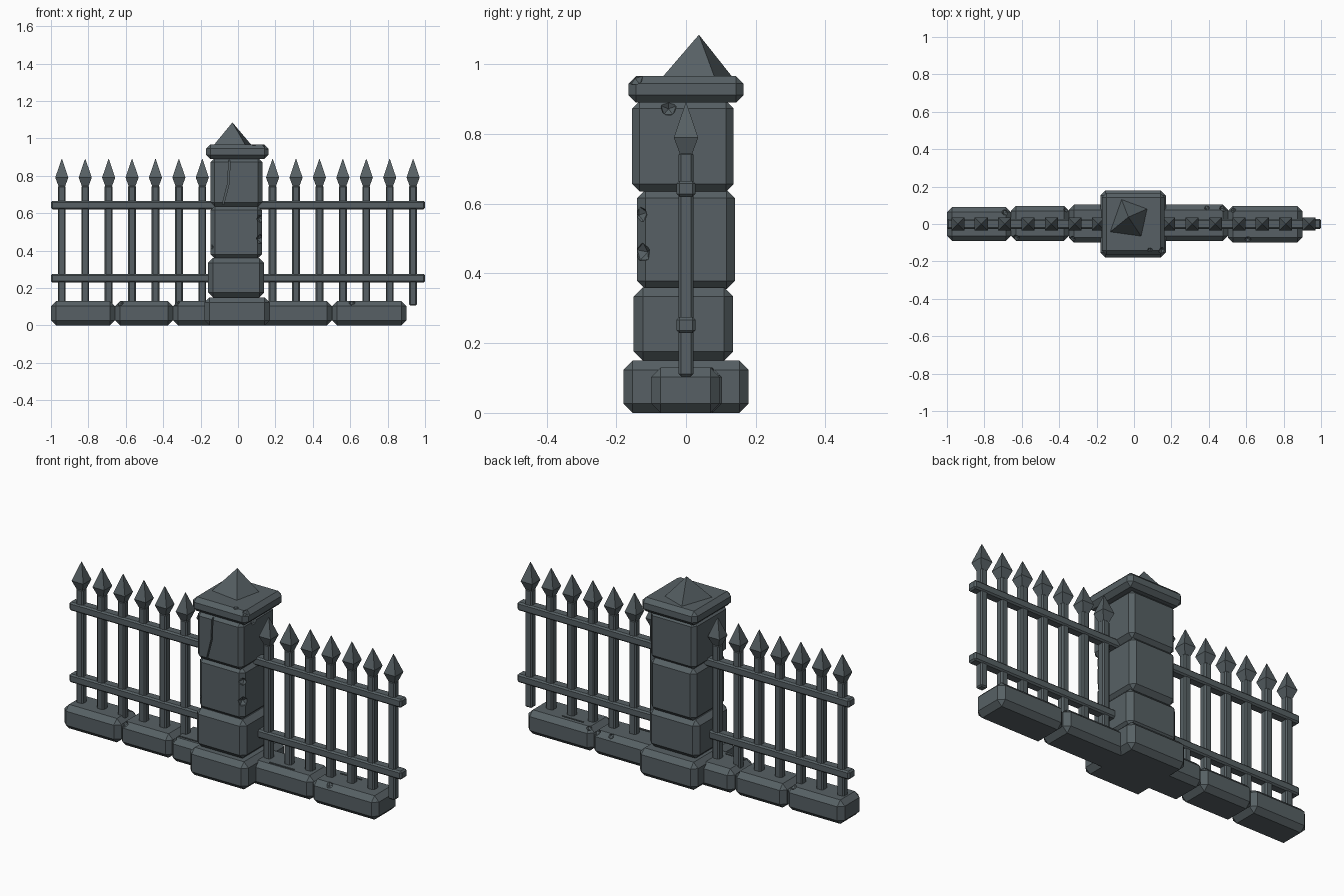
import bpy, bmesh, math
from mathutils import Matrix, Vector

if "Cube" in bpy.data.objects:
    bpy.data.objects.remove(bpy.data.objects["Cube"], do_unlink=True)

COLOR = (0.095, 0.118, 0.128, 1)
stone = bpy.data.materials.new("slate grey")
stone.use_nodes = True
stone.diffuse_color = COLOR
stone.node_tree.nodes["Principled BSDF"].inputs["Base Color"].default_value = COLOR


def add_object(name, bm):
    mesh = bpy.data.meshes.new(name)
    bmesh.ops.recalc_face_normals(bm, faces=bm.faces)
    bm.to_mesh(mesh)
    bm.free()
    mesh.materials.append(stone)
    obj = bpy.data.objects.new(name, mesh)
    bpy.context.collection.objects.link(obj)
    return obj


def box_bm(x, y, z):
    bm = bmesh.new()
    size = Vector((x[1] - x[0], y[1] - y[0], z[1] - z[0]))
    mid = Vector((x[0] + x[1], y[0] + y[1], z[0] + z[1])) / 2
    bmesh.ops.create_cube(bm, size=1, matrix=Matrix.Translation(mid) @ Matrix.Diagonal(size.to_4d()))
    return bm


def block(name, x, y, z, chamfer):
    bm = box_bm(x, y, z)
    bmesh.ops.bevel(bm, geom=bm.edges[:], offset=chamfer, segments=1, affect='EDGES')
    return add_object(name, bm)


def carve(obj, chips=(), cracks=()):
    """Cut chipped corners (position, radius) and cracks (centre, size) from a stone."""
    cutters = []
    for i, (pos, radius) in enumerate(chips):
        bm = bmesh.new()
        turn = Matrix.Rotation(0.7 + i, 4, Vector((1, 0.6, 0.3)))
        bmesh.ops.create_icosphere(bm, subdivisions=1, radius=radius, matrix=Matrix.Translation(pos) @ turn)
        cutters.append(add_object("chip_cutter", bm))
    for pos, size, tilt in cracks:
        bm = bmesh.new()
        turn = Matrix.Rotation(tilt, 4, 'Y')
        bmesh.ops.create_cube(bm, size=1, matrix=Matrix.Translation(pos) @ turn @ Matrix.Diagonal((*size, 1)))
        cutters.append(add_object("crack_cutter", bm))
    for cutter in cutters:
        cutter.hide_render = True
        mod = obj.modifiers.new("carve", 'BOOLEAN')
        mod.operation, mod.object, mod.solver = 'DIFFERENCE', cutter, 'EXACT'
    bpy.context.view_layer.update()
    graph = bpy.context.evaluated_depsgraph_get()
    obj.data = bpy.data.meshes.new_from_object(obj.evaluated_get(graph))
    obj.modifiers.clear()
    for cutter in cutters:
        bpy.data.objects.remove(cutter, do_unlink=True)


# Pillar
block("pillar_base", (-0.18, 0.17), (-0.18, 0.18), (0, 0.15), 0.027)
block("pillar_lower_block", (-0.16, 0.14), (-0.15, 0.135), (0.15, 0.36), 0.026)
middle = block("pillar_middle_block", (-0.147, 0.127), (-0.14, 0.14), (0.355, 0.64), 0.024)
carve(middle, [((0.125, -0.135, 0.57), 0.027), ((0.125, -0.13, 0.46), 0.03),
               ((-0.147, -0.13, 0.42), 0.018)])
upper = block("pillar_upper_block", (-0.147, 0.13), (-0.155, 0.137), (0.635, 0.895), 0.022)
carve(upper, [((0.13, -0.05, 0.875), 0.025)],
      [((-0.048, -0.155, 0.83), (0.008, 0.02, 0.12), 0.04),
       ((-0.064, -0.155, 0.71), (0.008, 0.02, 0.13), 0.25)])
cap = block("pillar_cap", (-0.17, 0.163), (-0.165, 0.165), (0.89, 0.967), 0.022)
carve(cap, [((0.155, -0.145, 0.962), 0.025), ((0.085, -0.14, 0.972), 0.016)])

# Crooked pyramid on the cap
bm = bmesh.new()
ring = [bm.verts.new((x, y, 0.955)) for x, y in
        ((-0.07, 0.14), (0.08, 0.085), (0.045, -0.075), (-0.137, -0.05))]
tip = bm.verts.new((-0.03, 0.037, 1.085))
bm.faces.new(ring)
for i in range(4):
    bm.faces.new((ring[i], ring[(i + 1) % 4], tip))
add_object("pillar_peak", bm)

# Low wall stones
walls = [("outer_right", -1.0, -0.658, -0.09, 0.09), ("middle_right", -0.658, -0.347, -0.09, 0.097),
         ("inner_right", -0.347, -0.1, -0.1, 0.103), ("inner_left", 0.1, 0.502, -0.09, 0.103),
         ("outer_left", 0.502, 0.9, -0.1, 0.097)]
wall = {n: block("wall_stone_" + n, (a, b), (c, d), (0, 0.13), 0.027) for n, a, b, c, d in walls}
carve(wall["outer_right"], [((-0.69, 0.065, 0.13), 0.02)])
carve(wall["middle_right"], [((-0.63, -0.075, 0.12), 0.02), ((-0.36, 0.08, 0.12), 0.018)])
carve(wall["inner_right"], [((-0.33, -0.08, 0.12), 0.018)],
      [((-0.26, -0.055, 0.13), (0.12, 0.008, 0.014), 0)])
carve(wall["inner_left"], [((0.39, 0.09, 0.125), 0.018), ((0.475, 0.085, 0.12), 0.02)],
      [((0.3, -0.05, 0.13), (0.15, 0.008, 0.014), 0)])
carve(wall["outer_left"], [((0.61, -0.085, 0.125), 0.02), ((0.53, 0.075, 0.125), 0.016)],
      [((0.65, 0.045, 0.13), (0.13, 0.008, 0.014), 0)])

# Horizontal rails
for name, z in (("lower_rail", 0.252), ("upper_rail", 0.643)):
    block(name, (-1.0, 1.0), (-0.027, 0.027), (z - 0.023, z + 0.023), 0.008)


# Posts with four-sided spear heads
def spear_head(name, x):
    bm = bmesh.new()
    for low, high, r1, r2 in ((0.742, 0.79, 0.017, 0.035), (0.79, 0.89, 0.035, 0.001)):
        place = Matrix.Translation((x, 0, (low + high) / 2)) @ Matrix.Rotation(math.pi / 4, 4, 'Z')
        bmesh.ops.create_cone(bm, segments=4, radius1=r1 * math.sqrt(2), radius2=r2 * math.sqrt(2),
                              depth=high - low, matrix=place)
    bmesh.ops.remove_doubles(bm, verts=bm.verts[:], dist=0.0005)
    inner = [f for f in bm.faces if abs(f.calc_center_median().z - 0.79) < 0.001]
    bmesh.ops.delete(bm, geom=inner, context='FACES_ONLY')
    add_object(name, bm)


for side, start in (("right", -0.942), ("left", 0.185)):
    for i in range(7):
        x = start + i * 0.1252
        block(f"{side}_post_{i + 1}", (x - 0.021, x + 0.021), (-0.021, 0.021), (0.105, 0.748), 0.007)
        spear_head(f"{side}_spear_head_{i + 1}", x)
